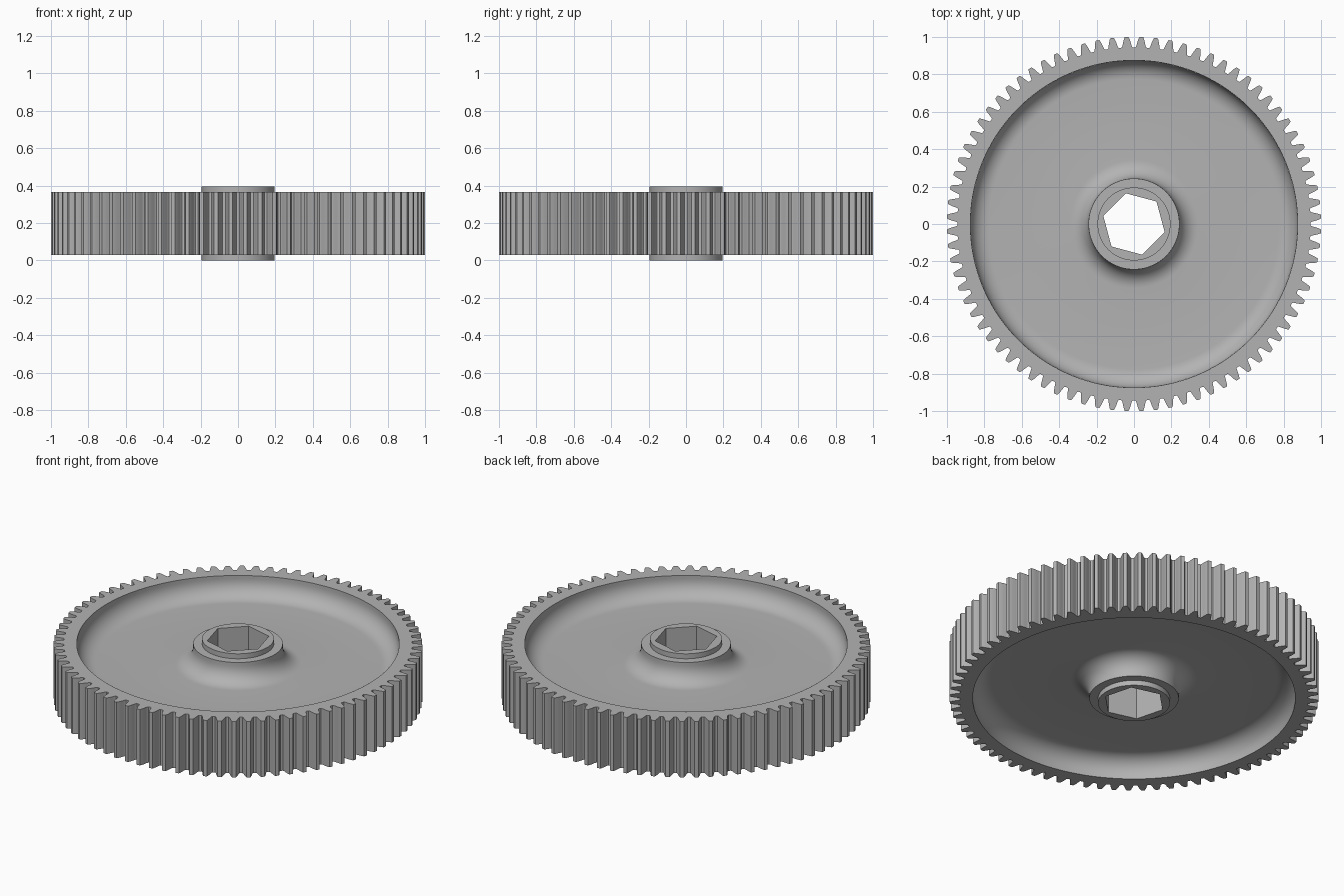
import bpy
import bmesh
from math import cos, sin, pi, radians

cube = bpy.data.objects.get("Cube")
if cube:
    bpy.data.objects.remove(cube)

HEIGHT = 0.395
LIP = 0.03            # boss height beyond the rim face
DEPTH = 0.12          # depth of the dished web
FILLET = 0.10
RIM_IN, HUB, BOSS, HEX = 0.875, 0.243, 0.195, 0.17
TEETH = 80

steel = bpy.data.materials.new("plain_grey")
steel.use_nodes = True
grey = (0.45, 0.45, 0.45, 1)
steel.diffuse_color = grey
steel.node_tree.nodes["Principled BSDF"].inputs["Base Color"].default_value = grey


def loft(name, angles, profile):
    """Closed ring solid; each profile entry is (list of radii or one radius, z)."""
    bm = bmesh.new()
    n = len(angles)
    rings = []
    for radius, z in profile:
        radii = radius if isinstance(radius, list) else [radius] * n
        rings.append([bm.verts.new((r * cos(a), r * sin(a), z))
                      for r, a in zip(radii, angles)])
    for lower, upper in zip(rings, rings[1:] + rings[:1]):
        for i in range(n):
            j = (i + 1) % n
            bm.faces.new((lower[i], lower[j], upper[j], upper[i]))
    bmesh.ops.recalc_face_normals(bm, faces=bm.faces)
    mesh = bpy.data.meshes.new(name)
    bm.to_mesh(mesh)
    bm.free()
    mesh.materials.append(steel)
    obj = bpy.data.objects.new(name, mesh)
    bpy.context.collection.objects.link(obj)
    bpy.ops.object.select_all(action='DESELECT')
    obj.select_set(True)
    bpy.context.view_layer.objects.active = obj
    bpy.ops.object.shade_smooth_by_angle(angle=radians(28))
    return obj


# Toothed rim: half a tooth as (fraction of pitch, radius), mirrored and repeated
half = [(0.40, 0.945), (0.345, 0.950), (0.305, 0.960),
        (0.25, 0.976), (0.19, 0.990), (0.125, 1.0008)]
tooth = [(-f, r) for f, r in half] + [(f, r) for f, r in reversed(half)]
pitch = 2 * pi / TEETH
rim_angles = [(k + 0.5 + f) * pitch for k in range(TEETH) for f, r in tooth]
rim_radii = [r for k in range(TEETH) for f, r in tooth]
low, high = LIP, HEIGHT - LIP
loft("toothed_rim", rim_angles,
     [(rim_radii, low), (rim_radii, high), (RIM_IN, high), (RIM_IN, low)])

# Web, hub and hexagonal bore: upper half of the section, mirrored downwards
SEG = 144
angles = [radians(45) + 2 * pi * i / SEG for i in range(SEG)]
side = SEG // 6
hexagon = [HEX * cos(pi / 6) / cos(pi / 3 * (i % side) / side - pi / 6)
           for i in range(SEG)]
web = high - DEPTH
upper = [(hexagon, HEIGHT), (BOSS, HEIGHT), (BOSS, high), (HUB, high)]
steps = [pi / 2 * i / 10 for i in range(11)]
upper += [(HUB + FILLET * (1 - cos(t)), web + FILLET * (1 - sin(t))) for t in steps]
upper += [(RIM_IN - FILLET * (1 - sin(t)), web + FILLET * (1 - cos(t))) for t in steps]
upper.append((RIM_IN, high))
lower = [(r, HEIGHT - z) for r, z in reversed(upper)]
loft("web_and_hub", angles, upper + lower)
